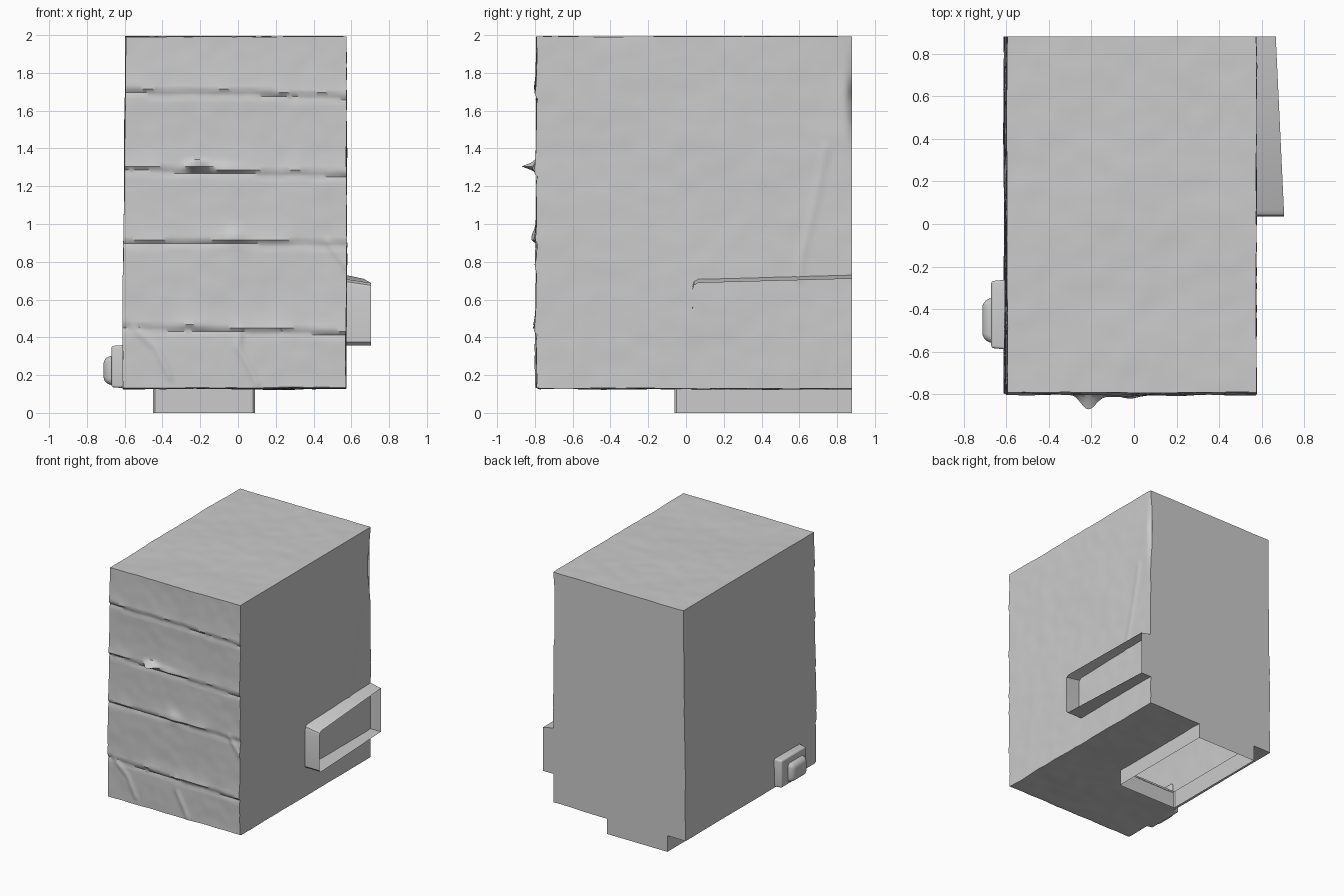
import bpy, bmesh, math
from mathutils import Vector, noise

if "Cube" in bpy.data.objects:
    bpy.data.objects.remove(bpy.data.objects["Cube"])

X0, X1, Y0, Y1, Z0, Z1 = -0.605, 0.573, -0.792, 0.88, 0.135, 1.992


def n(a, b, c, f):
    return noise.noise(Vector((a * f, b * f, c * f + 7.3)))


def finish(bm, name, angle=35):
    me = bpy.data.meshes.new(name)
    bm.to_mesh(me)
    bm.free()
    ob = bpy.data.objects.new(name, me)
    bpy.context.collection.objects.link(ob)
    bpy.ops.object.select_all(action='DESELECT')
    ob.select_set(True)
    bpy.context.view_layer.objects.active = ob
    bpy.ops.object.shade_smooth_by_angle(angle=math.radians(angle))
    return ob


def seg_dist(u, v, a, b):
    p, a, b = Vector((u, v)), Vector(a), Vector(b)
    d = b - a
    t = max(0, min(1, (p - a).dot(d) / d.length_squared))
    return (p - a - d * t).length


def crack(u, v, path):
    return min(seg_dist(u, v, path[i], path[i + 1]) for i in range(len(path) - 1))


def lump(u, v, cu, cv, ru, rv):
    return math.exp(-((u - cu) / ru) ** 2 - ((v - cv) / rv) ** 2)


# Seams between courses: height at left, height at right, strength
SEAMS = [(1.72, 1.69, .010), (1.305, 1.275, .011), (.922, .912, .012), (.472, .432, .016)]
FRONT_CRACKS = [[(-.55, .45), (-.43, .34), (-.36, .19)],
                [(.01, .44), (0, .35), (.07, .22), (.10, .15)],
                [(.48, .90), (.57, .78)]]
SIDE_CRACK = [(.60, .71), (.61, .82), (.68, 1.1), (.74, 1.4)]


# Outward relief of the front: lipped seams, cracks and lumps
def front_relief(x, z):
    h = .004 * n(x, 0, z, 3) + .002 * n(x, 0, z, 11)
    t = (x - X0) / (X1 - X0)
    for a, b, amp in SEAMS:
        d = z - (a + (b - a) * t + .010 * n(x, a, 0, 5) + .004 * n(x, a, 0, 19))
        amp *= .8 + .9 * n(x, a, 4, 6)
        h += amp * (math.exp(-d / .06) if d > 0 else math.exp(-(d / .012) ** 2))
        h -= .007 * math.exp(-((d + .025) / .014) ** 2)
    for path in FRONT_CRACKS:
        h += .009 * math.exp(-(crack(x, z, path) / .018) ** 2)
    h += .068 * lump(x, z, -.215, 1.305, .05, .018)
    h += .012 * lump(x, z, -.08, 1.295, .10, .02)
    h += .016 * lump(x, z, -.015, .925, .055, .045)
    return h


# Main block: fine grid cube with carved relief on each side
bm = bmesh.new()
bmesh.ops.create_cube(bm, size=1)
bmesh.ops.subdivide_edges(bm, edges=bm.edges[:], cuts=99, use_grid_fill=True)
for v in bm.verts:
    u = v.co.copy()
    x = X0 + (u.x + .5) * (X1 - X0)
    y = Y0 + (u.y + .5) * (Y1 - Y0)
    z = Z0 + (u.z + .5) * (Z1 - Z0)
    p = Vector((x, y, z))
    rough = .005 * n(x, y, z, 2.5) + .0025 * n(x, y, z, 9)
    if u.y < -.499:
        p.y -= front_relief(x, z)
    if u.x > .499:
        p.x += rough + .006 * math.exp(-(crack(y, z, SIDE_CRACK) / .02) ** 2)
        p.x -= .03 * lump(y, z, .885, 1.65, .022, .2) * (1 + n(x, y, z, 9))
    if u.x < -.499:
        p.x -= rough + .008 * (.9 - z) / .9
    if u.z > .499:
        p.z += rough
    if u.z < -.499:
        p.z += 1.5 * rough - .006 * (y > -.79)
    v.co = p
# Opening in the underside, above the hollow foot
hole = [f for f in bm.faces if f.normal.z < -.5 or f.calc_center_median().z < .15]
hole = [f for f in hole if all(w.co.z < .148 for w in f.verts)
        and -.45 < f.calc_center_median().x < .09 and -.06 < f.calc_center_median().y < .87]
bmesh.ops.delete(bm, geom=hole, context='FACES')
finish(bm, "main_block", 40)


# Thin open-ended frame between two matching loops
def frame(name, loop_a, loop_b):
    bm = bmesh.new()
    a = [bm.verts.new(p) for p in loop_a]
    b = [bm.verts.new(p) for p in loop_b]
    for i in range(len(a)):
        j = (i + 1) % len(a)
        bm.faces.new((a[i], a[j], b[j], b[i]))
    return finish(bm, name, 30)


# Hollow foot, open below
foot = [(.09, Y1), (-.45, Y1), (-.45, -.05), (-.44, -.06), (.08, -.06), (.09, -.05)]
frame("hollow_foot", [(x, y, .145) for x, y in foot], [(x, y, 0) for x, y in foot])

# Side tab, open on its outer side and tapering to the back
tab = [(Y1, .358), (.055, .358), (.037, .375), (.035, .65), (.042, .675), (.065, .688), (Y1, .71)]
frame("side_tab",
      [(.56, y, z + (.022 if z > .64 else 0)) for y, z in tab],
      [(.705 - .047 * (y - .035), y, z) for y, z in tab])


# Rounded lump, tapered towards -x
def rounded(name, lo, hi, taper, bevel):
    bm = bmesh.new()
    bmesh.ops.create_cube(bm, size=1)
    for v in bm.verts:
        k = taper if v.co.x < 0 else 1
        v.co = Vector([(lo[i] + hi[i]) / 2 + v.co[i] * (hi[i] - lo[i]) * (k if i else 1)
                       for i in range(3)])
    bmesh.ops.bevel(bm, geom=bm.edges[:], offset=bevel, segments=4, profile=.5, affect='EDGES')
    return finish(bm, name, 50)


# Small knob on the left side: plate with a bulge
rounded("knob_plate", (-.67, -.59, .13), (-.59, -.26, .36), .95, .012)
rounded("knob_bulge", (-.712, -.575, .135), (-.63, -.33, .315), .72, .03)
